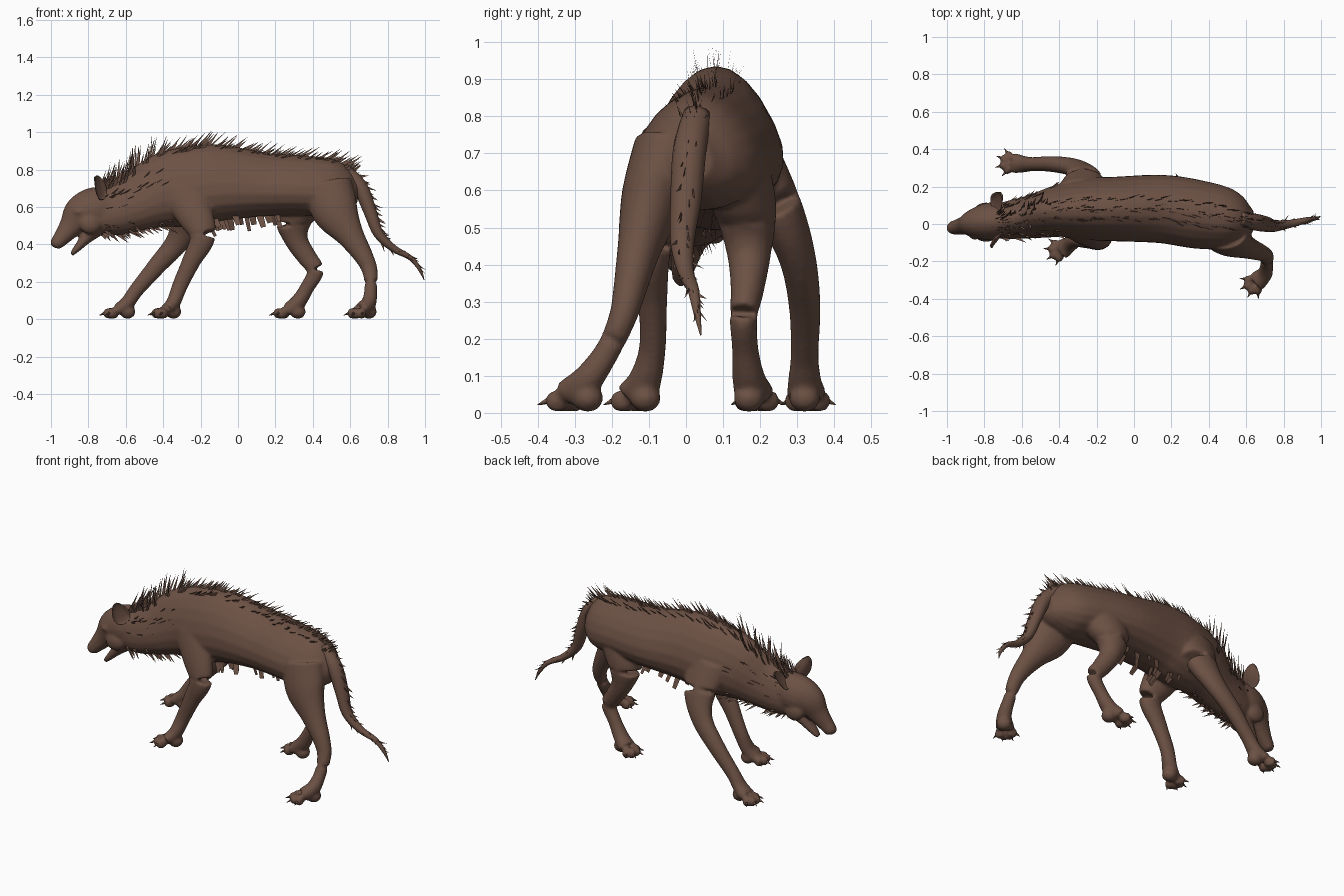
import bpy, bmesh, math, random
from mathutils import Vector, Matrix

random.seed(4)
if "Cube" in bpy.data.objects:
    bpy.data.objects.remove(bpy.data.objects["Cube"])


def material(name, rgb):
    m = bpy.data.materials.new(name)
    m.use_nodes = True
    m.diffuse_color = (*rgb, 1)
    m.node_tree.nodes["Principled BSDF"].inputs["Base Color"].default_value = (*rgb, 1)
    return m


BROWN = material("brown fur", (0.15, 0.082, 0.058))


def finish(name, bm, smooth=True):
    bmesh.ops.recalc_face_normals(bm, faces=bm.faces)
    mesh = bpy.data.meshes.new(name)
    bm.to_mesh(mesh)
    bm.free()
    mesh.materials.append(BROWN)
    for p in mesh.polygons:
        p.use_smooth = smooth
    ob = bpy.data.objects.new(name, mesh)
    bpy.context.collection.objects.link(ob)
    return ob


# A station is x, y, z, half width, half depth; u runs along the list
def sample(st, u):
    i = min(int(u), len(st) - 2)
    t = u - i
    a, b, c, d = (st[max(0, min(len(st) - 1, i + k))] for k in (-1, 0, 1, 2))
    return [q + t * (r - p + t * (2 * p - 5 * q + 4 * r - s + t * (3 * (q - r) + s - p))) / 2
            for p, q, r, s in zip(a, b, c, d)]


def surface(st, u, angle, egg=0):
    """Point and outward direction on the tube; angle 90 degrees is the upper side."""
    v = sample(st, u)
    lo, hi = sample(st, max(0, u - .05)), sample(st, min(len(st) - 1, u + .05))
    along = (Vector(hi[:3]) - Vector(lo[:3])).normalized()
    up = along.cross(Vector((0, 1, 0))).normalized()
    if up.z < 0:
        up = -up
    side = along.cross(up)
    if side.y < 0:
        side = -side
    w = v[3] * (1 - egg * math.sin(angle))
    out = side * (w * math.cos(angle)) + up * (v[4] * math.sin(angle))
    return Vector(v[:3]) + out, out.normalized(), along


def tube(bm, st, egg=0, sides=20, steps=5):
    n = (len(st) - 1) * steps
    rings = [[bm.verts.new(surface(st, k / steps, 2 * math.pi * j / sides, egg)[0])
              for j in range(sides)] for k in range(n + 1)]
    for a, b in zip(rings, rings[1:]):
        for j in range(sides):
            bm.faces.new((a[j], a[j - 1], b[j - 1], b[j]))
    bm.faces.new(rings[0])
    bm.faces.new(rings[-1])


def ball(bm, loc, size, rot=None):
    m = Matrix.Translation(loc) @ (rot or Matrix()) @ Matrix.Diagonal((*size, 1))
    bmesh.ops.create_icosphere(bm, subdivisions=3, radius=1, matrix=m)


TORSO = [(.64, .02, .69, .05, .06), (.59, .02, .69, .11, .11), (.5, .03, .70, .16, .155),
         (.35, .05, .715, .18, .16), (.15, .08, .72, .18, .17), (-.1, .08, .73, .17, .205),
         (-.25, .08, .71, .165, .215), (-.4, .07, .685, .14, .20), (-.55, .04, .62, .115, .155),
         (-.68, .02, .58, .1, .135), (-.76, .01, .57, .085, .11)]
HEAD = [(-.68, .02, .6, .09, .11), (-.77, .015, .59, .1, .115), (-.84, .005, .56, .085, .1),
        (-.895, -.005, .495, .055, .065), (-.94, -.015, .44, .042, .046),
        (-.975, -.02, .4, .034, .034), (-.985, -.02, .385, .012, .015)]
JAW = [(-.74, .01, .5, .07, .05), (-.81, .0, .435, .045, .032),
       (-.86, -.01, .38, .032, .02), (-.89, -.015, .347, .018, .012)]
TAIL = [(.56, .03, .80, .04, .04), (.65, .01, .71, .045, .042), (.705, 0, .58, .042, .036),
        (.75, -.01, .46, .032, .028), (.83, 0, .38, .022, .02), (.92, .02, .33, .016, .014),
        (.97, .03, .27, .01, .01), (.995, .04, .21, .002, .002)]
LEGS = {
    "near hind": [(.48, -.05, .72, .09, .13), (.52, -.09, .58, .085, .125),
                  (.6, -.125, .45, .06, .075), (.67, -.15, .34, .046, .052),
                  (.705, -.17, .26, .038, .042), (.71, -.21, .17, .034, .034),
                  (.7, -.265, .09, .042, .04), (.66, -.305, .05, .055, .042)],
    "far hind": [(.36, .12, .68, .1, .13), (.3, .16, .55, .085, .11), (.31, .17, .43, .06, .065),
                 (.37, .165, .33, .045, .052), (.415, .155, .26, .038, .045),
                 (.37, .16, .17, .036, .038), (.32, .17, .09, .045, .042),
                 (.27, .185, .05, .055, .04)],
    "near fore": [(-.3, -.01, .7, .07, .13), (-.23, -.06, .56, .062, .1),
                  (-.19, -.09, .44, .05, .07), (-.25, -.09, .31, .04, .05),
                  (-.31, -.09, .18, .036, .042), (-.345, -.11, .09, .045, .038),
                  (-.38, -.135, .05, .055, .035)],
    "far fore": [(-.28, .17, .7, .08, .14), (-.27, .25, .55, .065, .1),
                 (-.32, .3, .42, .05, .065), (-.43, .32, .29, .043, .05),
                 (-.54, .32, .16, .038, .04), (-.59, .32, .09, .045, .038),
                 (-.64, .325, .05, .055, .035)]}
HEADING = {"near hind": 222, "far hind": 170, "near fore": 195, "far fore": 175}

# Fused body: trunk, neck, head, jaw, legs and toes
body_bm, claw_bm = bmesh.new(), bmesh.new()
tube(body_bm, TORSO, egg=.22)
tube(body_bm, HEAD, egg=.1)
tube(body_bm, JAW)
for s in (-1, 1):
    ball(body_bm, (-.85, s * .055, .575), (.035, .03, .022))   # brow
    ball(body_bm, (-.79, .01 + s * .07, .51), (.06, .035, .055))   # cheek
ball(body_bm, (-.975, -.02, .405), (.022, .03, .024))   # nose

for name, st in LEGS.items():
    tube(body_bm, st)
    ankle = Vector(st[-1][:3])
    rear = Vector(st[-2][:3])
    ball(body_bm, (rear.x, rear.y, .04), (.042, .042, .038))   # heel pad
    for k in range(4):
        a = math.radians(HEADING[name] + (k - 1.5) * 34)
        d = Vector((math.cos(a), math.sin(a), 0))
        reach = .05 if k in (1, 2) else .042
        toe = Vector((ankle.x, ankle.y, .032)) + d * reach
        ball(body_bm, toe, (.034, .023, .03), Matrix.Rotation(a, 4, 'Z'))
        # Curved-down claw at the tip of each toe
        tip = (d - Vector((0, 0, .4))).normalized()
        m = (Matrix.Translation(toe + d * .038 - Vector((0, 0, .004)))
             @ tip.to_track_quat('Z', 'Y').to_matrix().to_4x4())
        bmesh.ops.create_cone(claw_bm, segments=8, radius1=.009, radius2=.001,
                              depth=.034, cap_ends=True, matrix=m)
body = finish("body", body_bm)
finish("claws", claw_bm)
remesh = body.modifiers.new("fuse", 'REMESH')
remesh.mode = 'VOXEL'
remesh.voxel_size = .009
remesh.use_smooth_shade = True
relax = body.modifiers.new("relax", 'SMOOTH')
relax.factor = .5
relax.iterations = 5
bpy.context.view_layer.objects.active = body
for mod in ("fuse", "relax"):
    bpy.ops.object.modifier_apply(modifier=mod)

# Tail
bm = bmesh.new()
tube(bm, TAIL, sides=14)
finish("tail", bm)

# Rounded cupped ears
for s, name in ((-1, "near_ear"), (1, "far_ear")):
    bm = bmesh.new()
    bmesh.ops.create_uvsphere(bm, u_segments=18, v_segments=12, radius=1)
    for v in bm.verts:
        x, y, z = v.co
        cup = .035 * max(0, 1 - x * x - z * z * .6) if y < 0 else 0
        v.co = (x * .05 * (1 - .25 * z), y * .014 + cup, z * .068)
    turn = Matrix.Rotation(math.radians(-60 * s), 4, 'Z') @ Matrix.Rotation(math.radians(-20), 4, 'X')
    lean = Matrix.Rotation(math.radians(-28 * s), 4, 'X')
    bmesh.ops.transform(bm, verts=bm.verts,
                        matrix=Matrix.Translation((-.735, .015 + s * .105, .705)) @ lean @ turn)
    finish(name, bm)


# Rows of flat tapered hair tufts; sweep leans them toward the tail
def tufts(bm, st, count, span, angles, length, width, sweep, egg=0, blunt=0):
    for k in range(count):
        u = span[0] + (span[1] - span[0]) * (k + random.random()) / count
        p, out, along = surface(st, u, math.radians(random.uniform(*angles)), egg)
        back = along if along.x > 0 else -along
        size = length * random.uniform(.6, 1.15)
        w = width * random.uniform(.6, 1.2)
        d = (out + back * sweep * random.uniform(.7, 1.3)
             + Vector((0, random.uniform(-.2, .2), 0))).normalized()
        across = (back - d * back.dot(d)).normalized() * w
        p = p - out * .012
        pts = [p - across, p + across, p + d * size + across * blunt, p + d * size - across * blunt]
        if blunt == 0:
            pts.pop()
        bm.faces.new([bm.verts.new(q) for q in pts])


FUR = {
    "back_crest": (TORSO, 70, (1, 7), (84, 96), .1, .008, 1.2, .22),
    "back_side_fringe": (TORSO, 34, (2, 7), (62, 72), .08, .008, 1.6, .22),
    "back_side_fringe_near": (TORSO, 34, (2, 7), (108, 118), .08, .008, 1.6, .22),
    "neck_mane": (TORSO, 70, (6.8, 9.8), (55, 125), .135, .009, .6, .22),
    "neck_side_tufts_near": (TORSO, 22, (7, 9.8), (135, 185), .07, .011, 1.6, .22),
    "neck_side_tufts_far": (TORSO, 22, (7, 9.8), (-5, 45), .07, .011, 1.6, .22),
    "throat_ruff": (TORSO, 50, (7.2, 9.9), (215, 325), .075, .011, .7, .22),
    "belly_fringe": (TORSO, 20, (3.6, 6), (245, 290), .08, .018, .3, .22, .7),
    "rump_tufts": (TORSO, 10, (.6, 1.6), (60, 120), .07, .008, 1.2, .22),
    "tail_tufts": (TAIL, 16, (.6, 3.4), (60, 120), .055, .01, 1, 0),
    "tail_end_tufts": (TAIL, 22, (3.2, 6), (0, 360), .05, .009, 1.8, 0),
}
for name, spec in FUR.items():
    bm = bmesh.new()
    tufts(bm, *spec)
    finish(name, bm, smooth=False)
